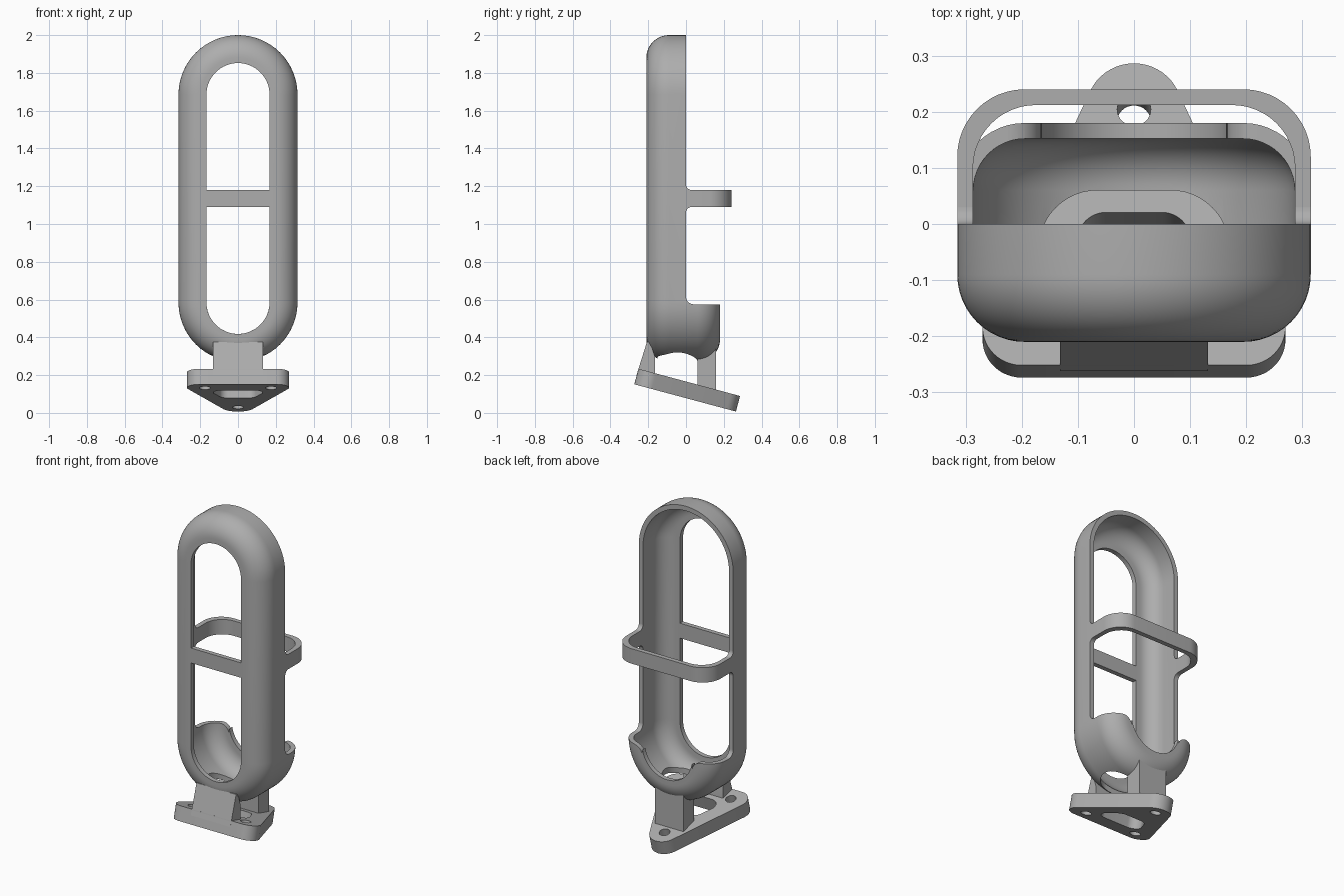
import bpy, bmesh, math
from mathutils import Matrix

if "Cube" in bpy.data.objects:
    bpy.data.objects.remove(bpy.data.objects["Cube"])

gray = bpy.data.materials.new("gray plastic")
gray.diffuse_color = (0.42, 0.42, 0.42, 1)
gray.use_nodes = True
gray.node_tree.nodes["Principled BSDF"].inputs["Base Color"].default_value = gray.diffuse_color

WALL, R, Z0, Z1 = 0.028, 0.315, 0.585, 1.685   # wall, shell radius, end arc centres


def finish(bm, name, smooth=True):
    bmesh.ops.recalc_face_normals(bm, faces=bm.faces)
    mesh = bpy.data.meshes.new(name)
    bm.to_mesh(mesh)
    bm.free()
    ob = bpy.data.objects.new(name, mesh)
    bpy.context.collection.objects.link(ob)
    mesh.materials.append(gray)
    if smooth:
        shade(ob)
    return ob


def shade(ob):
    bpy.ops.object.select_all(action='DESELECT')
    ob.select_set(True)
    bpy.context.view_layer.objects.active = ob
    bpy.ops.object.shade_smooth_by_angle(angle=math.radians(30))


def arc(cx, cy, r, a0, a1, n=12):
    return [(cx + r * math.cos(math.radians(a0 + (a1 - a0) * i / n)),
             cy + r * math.sin(math.radians(a0 + (a1 - a0) * i / n))) for i in range(n + 1)]


def prism(name, pts, lo, hi, axis):
    """Extrude a 2D outline along x (pts y,z), y (pts x,z) or z (pts x,y)."""
    place = {'x': lambda p, t: (t, p[0], p[1]),
             'y': lambda p, t: (p[0], t, p[1]),
             'z': lambda p, t: (p[0], p[1], t)}[axis]
    bm = bmesh.new()
    a = [bm.verts.new(place(p, lo)) for p in pts]
    b = [bm.verts.new(place(p, hi)) for p in pts]
    bm.faces.new(a)
    bm.faces.new(b)
    for i in range(len(pts)):
        j = (i + 1) % len(pts)
        bm.faces.new((a[i], a[j], b[j], b[i]))
    return finish(bm, name)


def cut(ob, cutter):
    cutter.hide_render = True
    m = ob.modifiers.new("cut", 'BOOLEAN')
    m.operation, m.solver, m.object = 'DIFFERENCE', 'EXACT', cutter
    bpy.context.view_layer.update()
    mesh = bpy.data.meshes.new_from_object(ob.evaluated_get(bpy.context.evaluated_depsgraph_get()))
    ob.modifiers.clear()
    ob.data = mesh
    bpy.data.objects.remove(cutter)
    shade(ob)


def hull(circles, n=48):
    """Convex outline around circles (x, y, r)."""
    pts = sorted((x + r * math.cos(2 * math.pi * i / n), y + r * math.sin(2 * math.pi * i / n))
                 for x, y, r in circles for i in range(n))

    def half(seq):
        out = []
        for p in seq:
            while len(out) > 1 and ((out[-1][0] - out[-2][0]) * (p[1] - out[-2][1])
                                    - (out[-1][1] - out[-2][1]) * (p[0] - out[-2][0])) <= 1e-7:
                out.pop()
            out.append(p)
        return out[:-1]
    return half(pts) + half(pts[::-1])


# Shell: rounded wall profile (radius, y) swept round a long slot shape
profile = [(0.195, 0.152)] + arc(0.195, 0.06, 0.092, 90, 0)[1:]
profile += arc(0.195, -0.09, 0.092, 0, -90) + [(0.167, -0.182), (0.167, -0.21)]
profile += arc(0.195, -0.09, 0.12, -90, 0) + arc(0.195, 0.06, 0.12, 0, 90)
bm = bmesh.new()
rings = []
for r, y in profile:
    loop = arc(0, Z1, r, 0, 180, 32) + arc(0, Z0, r, 180, 360, 32)
    rings.append([bm.verts.new((x, y, z)) for x, z in loop])
for a, b in zip(rings, rings[1:]):
    for i in range(len(a)):
        j = (i + 1) % len(a)
        bm.faces.new((a[i], a[j], b[j], b[i]))
bm.faces.new(rings[0])
bm.faces.new(rings[-1])
shell = finish(bm, "shell")

# Open the back above the cup, with a filleted step
cut(shell, prism("back_cutter", [(0, 2.5)] + arc(0.04, 0.615, 0.04, 180, 270)
                 + [(0.6, 0.575), (0.6, 2.5)], -1, 1, 'x'))
# Scoop in the cup's back wall
right = arc(0, Z0, 0.167, -90, -10) + arc(0.225, 0.515, 0.06, 165, 90) + [(0.225, 0.7)]
cut(shell, prism("scoop_cutter", right + [(-x, z) for x, z in right[:0:-1]], 0.05, 0.4, 'y'))
# Drain opening under the cup
cut(shell, prism("drain_cutter", hull([(s * 0.065, -0.045, 0.105) for s in (-1, 1)]), 0.1, 0.45, 'z'))

# Crossbar over the front window
prism("front_crossbar", [(-0.172, 1.09), (0.172, 1.09), (0.172, 1.18), (-0.172, 1.18)],
      -0.21, -0.182, 'y')

# Retaining loop behind the shell
def loop_half(w, back, r):
    return [(w, -0.001)] + arc(w - r, back - r, r, 0, 90)
outer, inner = loop_half(R, 0.24, 0.12), loop_half(R - WALL, 0.212, 0.112)
mirror = lambda pts: [(-x, y) for x, y in pts[::-1]]
prism("back_loop", outer + mirror(outer) + mirror(inner)[::-1] + inner[::-1], 1.09, 1.18, 'z')
# Fillets where the loop meets the shell
for s, side in ((1, "right"), (-1, "left")):
    x0, x1 = sorted((s * R, s * (R - WALL)))
    for d, zc, end in ((1, 1.18, "upper"), (-1, 1.09, "lower")):
        pts = [(0, zc), (0, zc + d * 0.03)] + [(y, zc + d * z) for y, z in arc(0.03, 0.03, 0.03, 180, 270, 8)[1:]]
        prism(f"loop_fillet_{side}_{end}", pts, x0, x1, 'x')

# Tilted mounting plate with three bolt holes and a slot
plate = prism("mounting_plate", hull([(-0.2, -0.202, 0.07), (0.2, -0.202, 0.07), (0, 0.2, 0.085)]),
              -0.0425, 0.0425, 'z')
for x, y in ((-0.175, -0.195), (0.175, -0.195), (0, 0.2)):
    cut(plate, prism("hole_cutter", hull([(x, y, 0.03)], 32), -0.2, 0.2, 'z'))
cut(plate, prism("slot_cutter", hull([(s * x, y, 0.05) for s in (-1, 1)
                                      for x, y in ((0.08, -0.1), (0.05, -0.04))]), -0.2, 0.2, 'z'))
plate.data.transform(Matrix.Translation((0, 0, 0.122)) @ Matrix.Rotation(math.radians(-15), 4, 'X'))

# Legs joining plate and shell
prism("front_leg", [(-0.262, 0.2), (-0.207, 0.375), (-0.19, 0.375), (-0.165, 0.3), (-0.165, 0.16)],
      -0.132, 0.132, 'x')
prism("back_leg", [(0.06, 0.13), (0.06, 0.285), (0.11, 0.31), (0.16, 0.345), (0.16, 0.1)],
      -0.095, 0.095, 'x')
